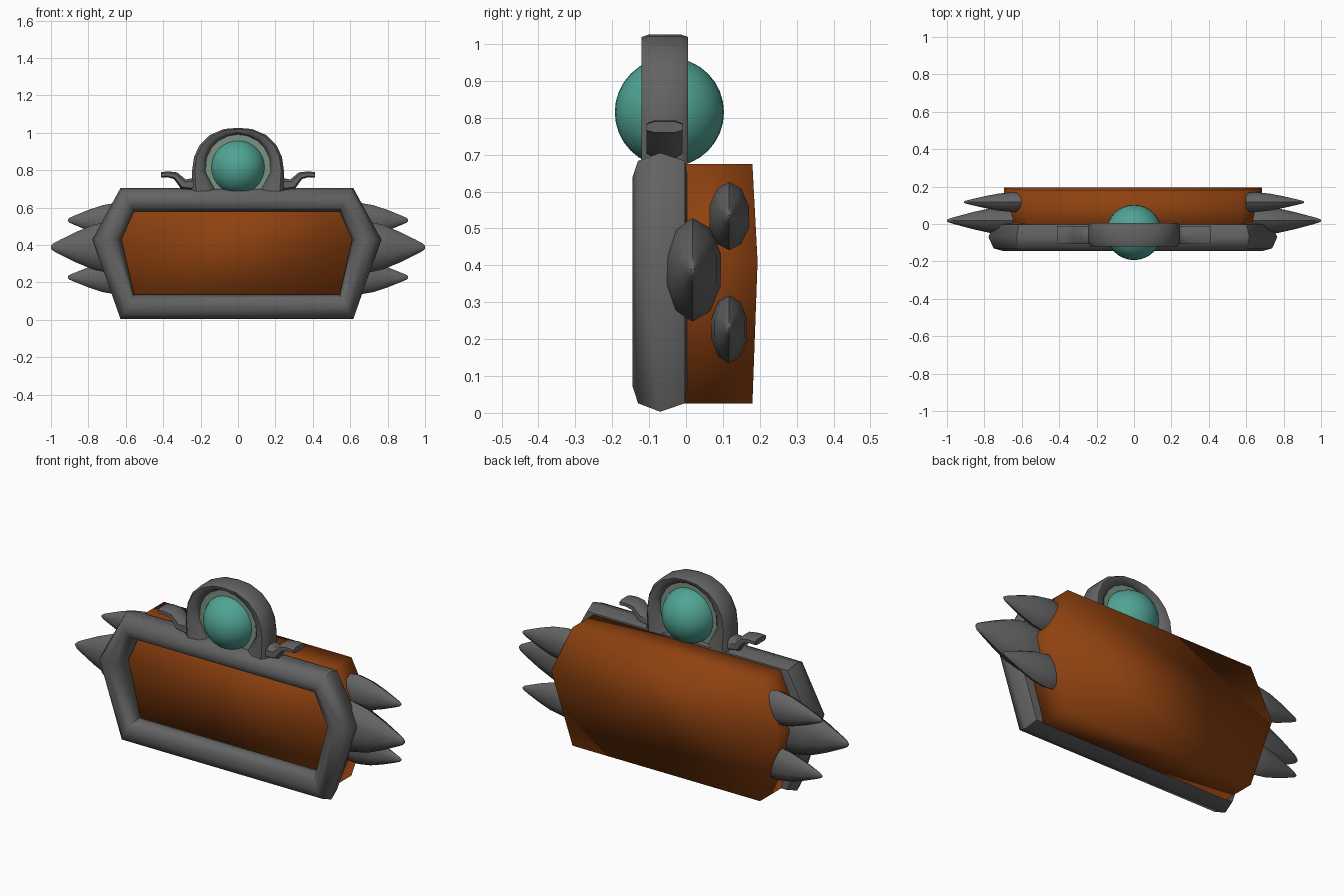
import bpy, bmesh, math

if "Cube" in bpy.data.objects:
    bpy.data.objects.remove(bpy.data.objects["Cube"])


def material(name, rgb):
    m = bpy.data.materials.new(name)
    m.diffuse_color = (*rgb, 1)
    m.use_nodes = True
    m.node_tree.nodes["Principled BSDF"].inputs["Base Color"].default_value = m.diffuse_color
    return m


GREY = material("dark grey metal", (0.125, 0.125, 0.125))
BROWN = material("rust brown", (0.27, 0.053, 0.005))
TEAL = material("teal gem", (0.08, 0.37, 0.30))
PALE = material("pale green lining", (0.19, 0.29, 0.22))


def make(name, verts, faces, mat, angle=50):
    me = bpy.data.meshes.new(name)
    me.from_pydata(verts, [], faces)
    bm = bmesh.new()
    bm.from_mesh(me)
    bmesh.ops.recalc_face_normals(bm, faces=bm.faces)
    bm.to_mesh(me)
    bm.free()
    me.materials.append(mat)
    ob = bpy.data.objects.new(name, me)
    bpy.context.collection.objects.link(ob)
    smooth(ob, angle)
    return ob


def smooth(ob, angle):
    bpy.ops.object.select_all(action='DESELECT')
    ob.select_set(True)
    bpy.context.view_layer.objects.active = ob
    if angle >= 180:
        bpy.ops.object.shade_smooth()
    else:
        bpy.ops.object.shade_smooth_by_angle(angle=math.radians(angle))


def loft(name, outer, inner, section, mat, closed, angle):
    """Sweep a section (s: -1 inner .. 1 outer, y) between two xz paths."""
    n, k = len(outer), len(section)
    verts = []
    for (ox, oz), (ix, iz) in zip(outer, inner):
        for s, y in section:
            t = (s + 1) / 2
            verts.append((ix + (ox - ix) * t, y, iz + (oz - iz) * t))
    faces = []
    for i in range(n if closed else n - 1):
        a, b = i * k, (i + 1) % n * k
        for j in range(k):
            j2 = (j + 1) % k
            faces.append((a + j, a + j2, b + j2, b + j))
    if not closed:
        faces += [tuple(range(k)), tuple(range((n - 1) * k, n * k))]
    return make(name, verts, faces, mat, angle)


# rounded six-sided front frame
CX = -0.006
outer = [(CX + x, z) for x, z in
         [(-.622, .003), (.622, .003), (.772, .43), (.622, .705), (-.622, .705), (-.772, .43)]]
inner = [(CX + x, z) for x, z in
         [(-.55, .135), (.55, .135), (.617, .43), (.55, .58), (-.55, .58), (-.617, .43)]]
loft("front_frame", outer, inner,
     [(1, -.07), (.65, -.13), (-.05, -.145), (-.7, -.13), (-1, -.07),
      (-.7, -.01), (0, .003), (.65, -.003)], GREY, True, 55)

# brown body, six-sided with slightly bulged front and back
rows = [(.57, .025), (.69, .41), (.57, .675)]
verts = []
for front, bulge in ((-.045, -.01), (.18, .014)):
    for i, (x, z) in enumerate(rows):
        y = front + (bulge if i == 1 else 0)
        verts += [(CX - x, y, z), (CX + x, y, z)]
faces = [(0, 1, 3, 2), (2, 3, 5, 4), (6, 7, 9, 8), (8, 9, 11, 10), (0, 1, 7, 6), (4, 5, 11, 10),
         (0, 2, 8, 6), (2, 4, 10, 8), (1, 3, 9, 7), (3, 5, 11, 9)]
make("body", verts, faces, BROWN, 180)


# side spikes
def spike(name, side, x0, x1, y, z, ry, rz, sides=10):
    profile = [(0, .93), (.15, 1), (.4, .86), (.65, .58), (.88, .27), (.97, .14), (1, .05)]
    verts, faces = [], []
    for t, r in profile:
        for j in range(sides):
            a = 2 * math.pi * j / sides
            verts.append((side * (x0 + (x1 - x0) * t), y + ry * r * math.sin(a),
                          z + rz * r * math.cos(a)))
    for i in range(len(profile) - 1):
        for j in range(sides):
            j2 = (j + 1) % sides
            faces.append((i * sides + j, i * sides + j2, (i + 1) * sides + j2, (i + 1) * sides + j))
    last = (len(profile) - 1) * sides
    faces += [tuple(range(sides)), tuple(range(last, last + sides))]
    make(name, verts, faces, GREY, 50)


for side, tag in ((-1, "left"), (1, "right")):
    spike("middle_spike_" + tag, side, .62, 1.0, .018, .388, .08, .14)
    spike("upper_spike_" + tag, side, .60, .91, .117, .532, .056, .094)
    spike("lower_spike_" + tag, side, .60, .91, .117, .227, .05, .092)

# arch around the gem
half = [(.25, .675, -48), (.245, .80, -8), (.235, .87, 17), (.205, .935, 37),
        (.152, .987, 54), (.075, 1.02, 72), (0, 1.026, 90)]
path = half + [(-x, z, 180 - a) for x, z, a in reversed(half[:-1])]
R, GZ, GY = .176, .815, -.045
loft("gem_arch", [(x, z) for x, z, a in path],
     [(R * math.cos(math.radians(a)), GZ + R * math.sin(math.radians(a))) for x, z, a in path],
     [(1, -.1), (.6, -.12), (-.4, -.115), (-1, -.09), (-1, -.02), (-.4, 0), (.6, .005), (1, -.015)],
     GREY, False, 50)

# pale disc behind the gem
bpy.ops.mesh.primitive_cylinder_add(vertices=32, radius=.18, depth=.06, location=(0, -.055, GZ),
                                    rotation=(math.pi / 2, 0, 0))
disc = bpy.context.object
disc.name = "gem_lining"
disc.data.materials.append(PALE)
smooth(disc, 40)

# round gem
bpy.ops.mesh.primitive_uv_sphere_add(segments=32, ring_count=16, radius=.148, location=(0, GY, GZ))
gem = bpy.context.object
gem.name = "gem"
gem.data.materials.append(TEAL)
smooth(gem, 180)

# curled flourishes beside the arch
for side, tag in ((-1, "left"), (1, "right")):
    top = [(.21, .79), (.245, .757), (.28, .75), (.325, .788), (.37, .793), (.412, .79)]
    low = [(.20, .69), (.25, .69), (.305, .70), (.342, .752), (.375, .762), (.412, .76)]
    loft("flourish_" + tag, [(side * x, z) for x, z in top], [(side * x, z) for x, z in low],
         [(1, -.085), (.5, -.107), (-.6, -.107), (-1, -.085),
          (-1, -.03), (-.6, -.01), (.5, -.01), (1, -.03)], GREY, False, 50)
